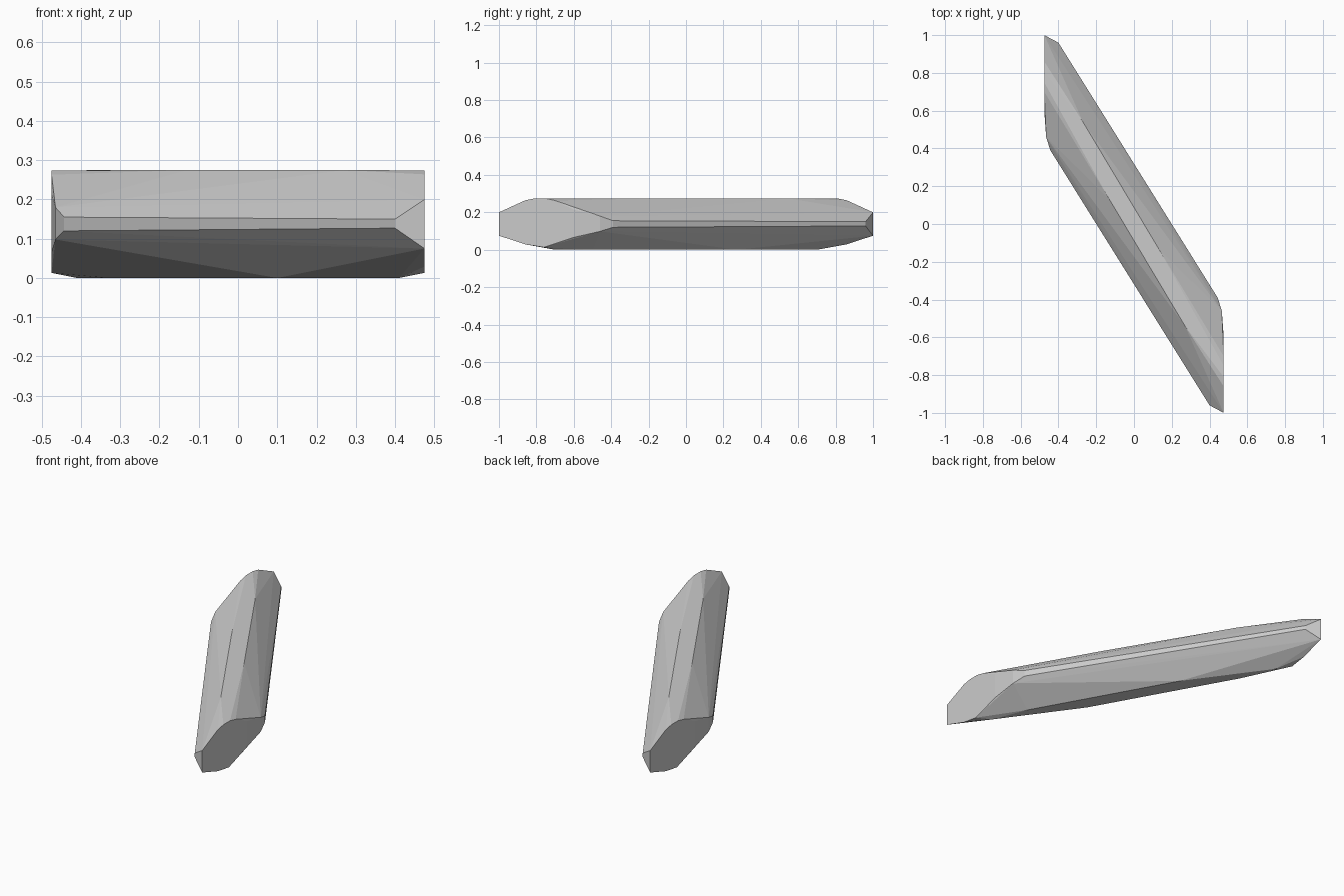
import bpy, bmesh, math

if "Cube" in bpy.data.objects:
    bpy.data.objects.remove(bpy.data.objects["Cube"])

# Outline of one flat end cap at x = 0.475 (y, z)
end_cap = [(-1.0, .075), (-1.0, .20), (-.86, .264), (-.81, .274), (-.75, .274),
           (-.70, .263), (-.60, .214), (-.60, .066), (-.76, .013), (-.86, .029)]
half = [(.475, y, z) for y, z in end_cap]

# Narrow long sides, tapering into the rounded corner
half += [(.465, -.46, .18), (.465, -.46, .098),
         (.443, -.39, .155), (.443, -.39, .12),
         (.40, -.96, .15), (.40, -.96, .127)]

# Flat top ridge and flat underside
half += [(.27, -.54, .275), (.13, -.13, .275),
         (.41, -.70, 0), (.10, -.27, 0), (.33, -.50, 0)]

# Half-turn copy gives the other end; the bar is the skin around all the points
bm = bmesh.new()
for s in (1, -1):
    for x, y, z in half:
        bm.verts.new((s * x, s * y, z))
res = bmesh.ops.convex_hull(bm, input=bm.verts[:])
loose = [v for v in bm.verts if not v.link_faces]
bmesh.ops.delete(bm, geom=loose, context='VERTS')
bmesh.ops.dissolve_limit(bm, angle_limit=math.radians(0.5),
                         verts=bm.verts[:], edges=bm.edges[:])
bmesh.ops.recalc_face_normals(bm, faces=bm.faces[:])

mesh = bpy.data.meshes.new("faceted_bar")
bm.to_mesh(mesh)
bm.free()
bar = bpy.data.objects.new("faceted_bar", mesh)
bpy.context.collection.objects.link(bar)
